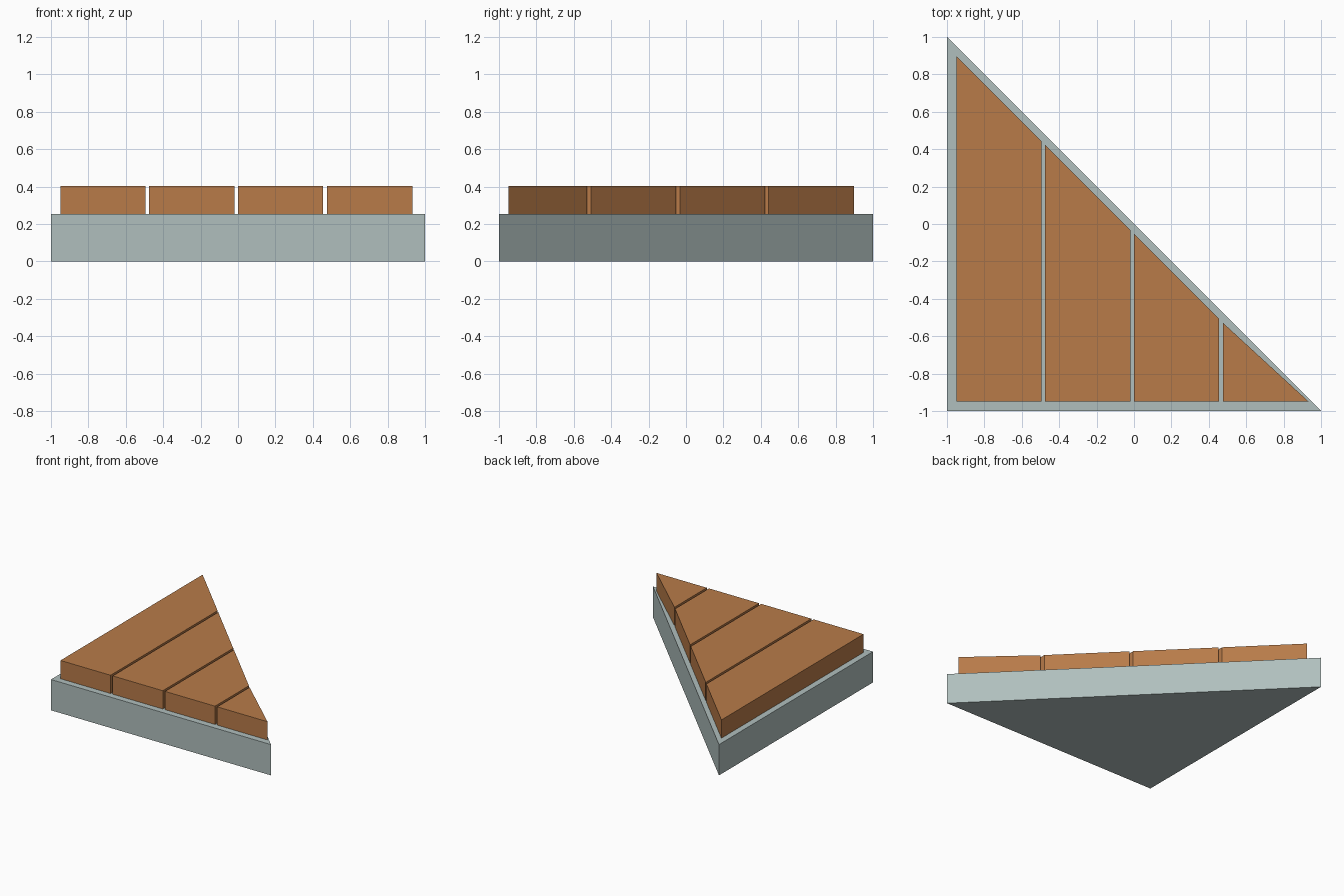
import bpy
import bmesh

if "Cube" in bpy.data.objects:
    bpy.data.objects.remove(bpy.data.objects["Cube"])


def material(name, srgb):
    mat = bpy.data.materials.new(name)
    mat.diffuse_color = [((c / 255 + 0.055) / 1.055) ** 2.4 for c in srgb] + [1.0]
    mat.use_nodes = True
    mat.node_tree.nodes["Principled BSDF"].inputs["Base Color"].default_value = mat.diffuse_color
    return mat


def prism(name, outline, z0, z1, mat):
    """Extrude a counter-clockwise outline from z0 up to z1."""
    bm = bmesh.new()
    face = bm.faces.new([bm.verts.new((x, y, z0)) for x, y in outline])
    top = bmesh.ops.extrude_face_region(bm, geom=[face])["geom"]
    bmesh.ops.translate(bm, vec=(0, 0, z1 - z0),
                        verts=[v for v in top if isinstance(v, bmesh.types.BMVert)])
    bmesh.ops.recalc_face_normals(bm, faces=bm.faces)
    mesh = bpy.data.meshes.new(name)
    bm.to_mesh(mesh)
    bm.free()
    mesh.materials.append(mat)
    obj = bpy.data.objects.new(name, mesh)
    bpy.context.collection.objects.link(obj)
    return obj


stone = material("pale grey", (176, 191, 189))
wood = material("warm brown", (184, 123, 73))

BASE_TOP, PLANK_TOP = 0.253, 0.403
FRONT, WIDTH, PITCH = -0.948, 0.455, 0.475

# Triangular base slab
prism("base_slab", [(-1, -1), (1, -1), (-1, 1)], 0, BASE_TOP, stone)

# Three planks cut along the diagonal
for i in range(3):
    x0 = -0.95 + i * PITCH
    x1 = x0 + WIDTH
    prism(f"plank_{i + 1}",
          [(x0, FRONT), (x1, FRONT), (x1, -0.053 - x1), (x0, -0.053 - x0)],
          BASE_TOP, PLANK_TOP, wood)

# Corner plank, a small triangle
prism("plank_4", [(0.475, FRONT), (0.932, FRONT), (0.475, -0.528)],
      BASE_TOP, PLANK_TOP, wood)
